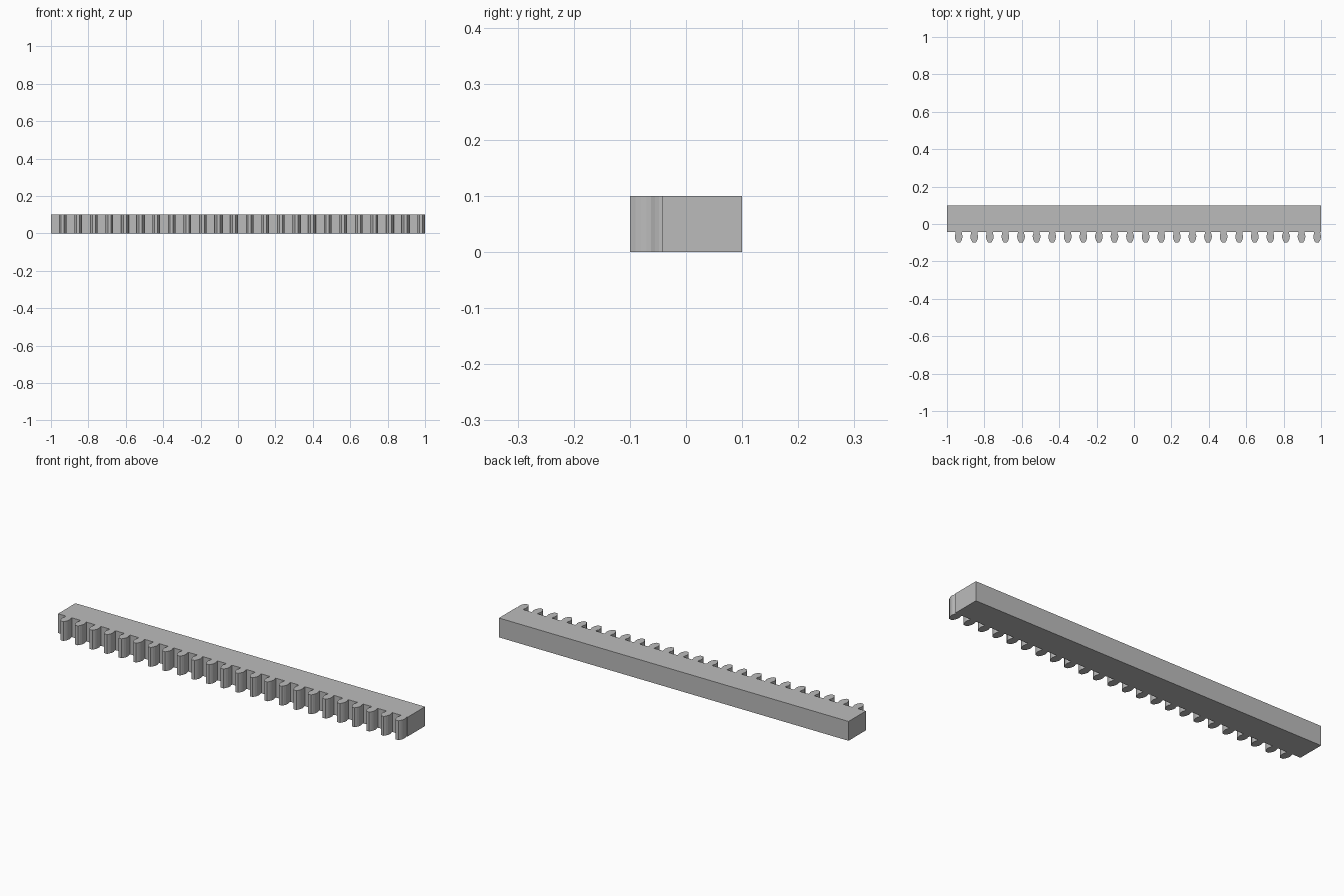
import bpy
import bmesh

if "Cube" in bpy.data.objects:
    bpy.data.objects.remove(bpy.data.objects["Cube"], do_unlink=True)

TEETH = 24
PITCH = 2 / TEETH
HEIGHT = 0.1
ROOT_Y = -0.042

steel = bpy.data.materials.new("plain_grey")
steel.use_nodes = True
GREY = (0.5, 0.5, 0.5, 1)
steel.diffuse_color = GREY
steel.node_tree.nodes["Principled BSDF"].inputs["Base Color"].default_value = GREY

# Half of one tooth from root to tip: (half width, y)
FLANK = [(0.017, ROOT_Y), (0.0165, -0.048), (0.018, -0.055), (0.0205, -0.062),
         (0.0205, -0.07), (0.0185, -0.08), (0.0145, -0.09), (0.008, -0.1)]

# Outline of the whole rack: toothed front edge, then the straight back
outline = [(-1, ROOT_Y)]
for i in range(TEETH):
    centre = 0.979 - PITCH * (TEETH - 1 - i)
    outline += [(centre - w, y) for w, y in FLANK]
    outline += [(centre + w, y) for w, y in reversed(FLANK)]
outline += [(1, ROOT_Y), (1, 0.1), (-1, 0.1)]

# Extrude the outline upwards
bm = bmesh.new()
base = bm.faces.new([bm.verts.new((x, y, 0)) for x, y in outline])
extruded = bmesh.ops.extrude_face_region(bm, geom=[base], use_keep_orig=True)
top = [g for g in extruded["geom"] if isinstance(g, bmesh.types.BMVert)]
bmesh.ops.translate(bm, vec=(0, 0, HEIGHT), verts=top)
bmesh.ops.recalc_face_normals(bm, faces=bm.faces)
bmesh.ops.triangulate(bm, faces=[f for f in bm.faces if len(f.verts) > 4])

mesh = bpy.data.meshes.new("gear_rack")
bm.to_mesh(mesh)
bm.free()
mesh.materials.append(steel)
rack = bpy.data.objects.new("gear_rack", mesh)
bpy.context.collection.objects.link(rack)
